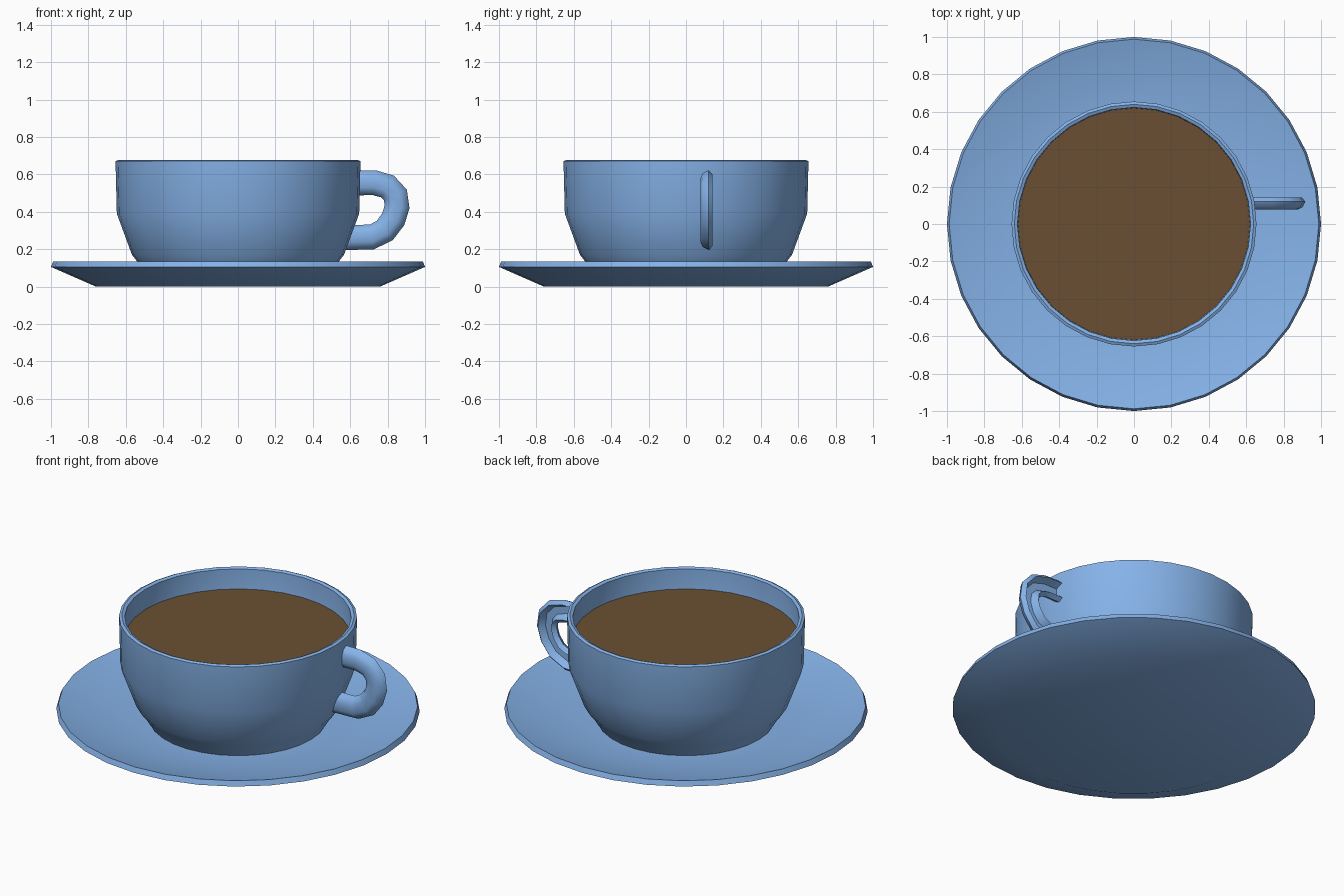
import bpy, bmesh, math
from mathutils import Vector

if "Cube" in bpy.data.objects:
    bpy.data.objects.remove(bpy.data.objects["Cube"])

SEG = 32


def material(name, rgb):
    m = bpy.data.materials.new(name)
    m.diffuse_color = (*rgb, 1)
    m.use_nodes = True
    m.node_tree.nodes["Principled BSDF"].inputs["Base Color"].default_value = m.diffuse_color
    return m


blue = material("glazed_blue", (0.235, 0.445, 0.806))
brown = material("coffee_brown", (0.147, 0.078, 0.032))


def finish(bm, name, mat, angle=40):
    bmesh.ops.recalc_face_normals(bm, faces=bm.faces)
    me = bpy.data.meshes.new(name)
    bm.to_mesh(me)
    bm.free()
    ob = bpy.data.objects.new(name, me)
    bpy.context.collection.objects.link(ob)
    me.materials.append(mat)
    bpy.ops.object.select_all(action='DESELECT')
    ob.select_set(True)
    bpy.context.view_layer.objects.active = ob
    bpy.ops.object.shade_smooth_by_angle(angle=math.radians(angle))
    return ob


def skin(bm, rings):
    # Bridge neighbouring rings with quads and cap both ends
    for a, b in zip(rings, rings[1:]):
        n = len(a)
        for i in range(n):
            j = (i + 1) % n
            bm.faces.new((a[i], a[j], b[j], b[i]))
    bm.faces.new(rings[0])
    bm.faces.new(rings[-1])


def lathe(name, profile, mat):
    bm = bmesh.new()
    rings = []
    for r, z in profile:
        rings.append([bm.verts.new((r * math.cos(2 * math.pi * i / SEG),
                                    r * math.sin(2 * math.pi * i / SEG), z))
                      for i in range(SEG)])
    skin(bm, rings)
    return finish(bm, name, mat)


# Saucer: flat foot, flared side, thin lip, shallow dish
lathe("saucer", [(0.76, 0.0), (1.0, 0.105), (0.988, 0.135), (0.97, 0.13),
                 (0.72, 0.065), (0.5, 0.055)], blue)

# Cup: outer wall up to the rim, then down inside
lathe("cup", [(0.49, 0.055), (0.54, 0.135), (0.567, 0.17), (0.648, 0.39),
              (0.655, 0.67), (0.64, 0.677), (0.623, 0.67), (0.617, 0.40),
              (0.53, 0.17), (0.46, 0.10)], blue)

# Coffee surface
bm = bmesh.new()
bmesh.ops.create_circle(bm, cap_ends=True, segments=SEG, radius=0.62)
bmesh.ops.translate(bm, verts=bm.verts, vec=(0, 0, 0.55))
coffee = finish(bm, "coffee", brown)

# Handle: rounded front, channelled back, swept along a path in the xz plane
path = [Vector(p) for p in [(0.625, 0.555), (0.73, 0.555), (0.80, 0.535),
                            (0.842, 0.49), (0.850, 0.425), (0.83, 0.36),
                            (0.785, 0.30), (0.715, 0.265), (0.57, 0.262)]]
half = [(0.025, 0.077), (0.052, 0.09), (0.067, 0.12), (0.045, 0.143),
        (0.022, 0.103)]
section = half + [(-u, y) for u, y in reversed(half)]
bm = bmesh.new()
rings = []
for k, p in enumerate(path):
    t = (path[min(k + 1, len(path) - 1)] - path[max(k - 1, 0)]).normalized()
    if k in (0, len(path) - 1):
        t = Vector((1 if k == 0 else -1, 0))
    n = Vector((-t.y, t.x))
    rings.append([bm.verts.new((p.x + n.x * u, y, p.y + n.y * u))
                  for u, y in section])
skin(bm, rings)
finish(bm, "handle", blue, 50)
